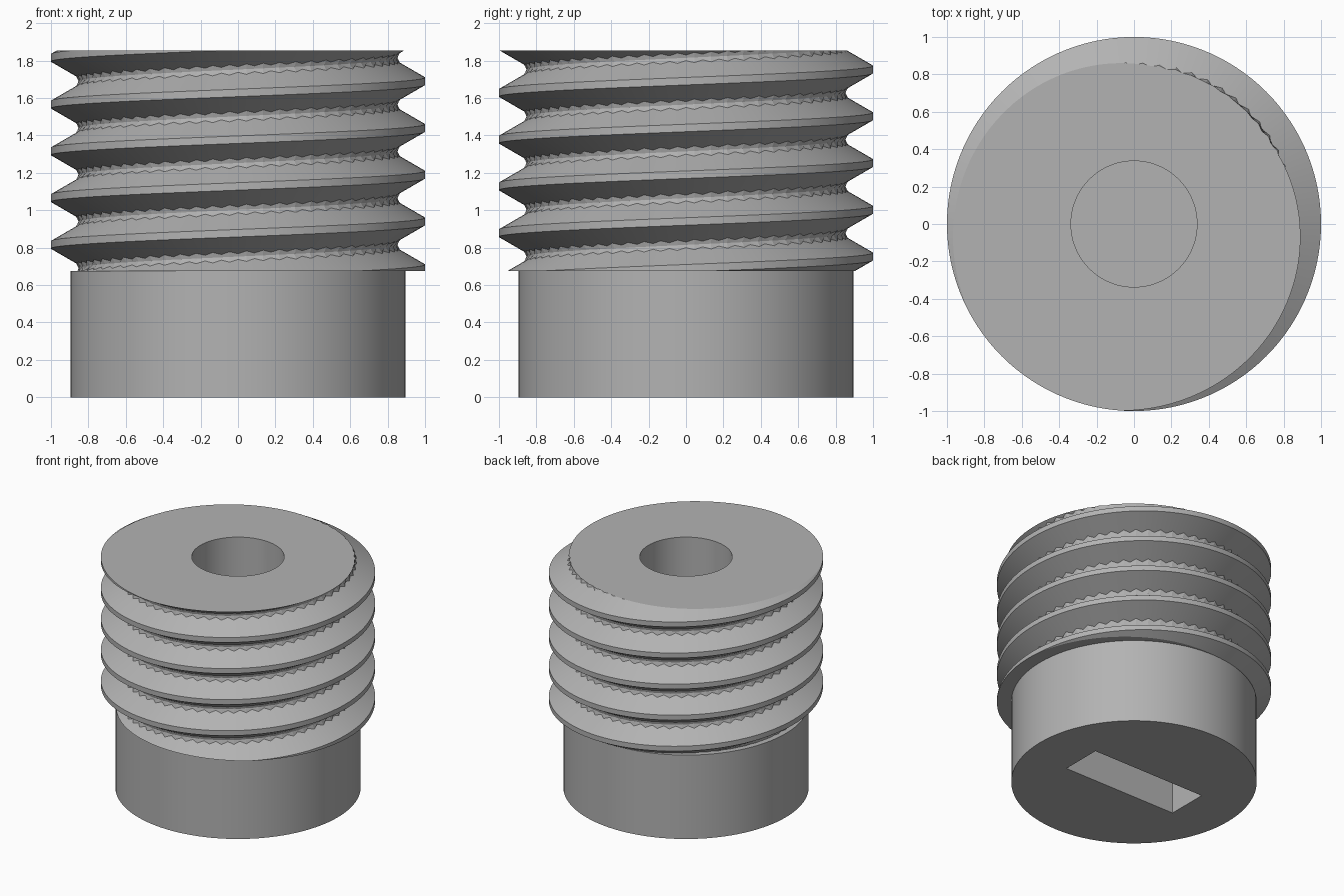
import bpy, bmesh, math
from mathutils import Vector

if "Cube" in bpy.data.objects:
    bpy.data.objects.remove(bpy.data.objects["Cube"])

GREY = (0.45, 0.45, 0.45, 1)
metal = bpy.data.materials.new("plain_grey")
metal.use_nodes = True
metal.diffuse_color = GREY
metal.node_tree.nodes["Principled BSDF"].inputs["Base Color"].default_value = GREY

SHOULDER, TOP = 0.675, 1.855
PITCH, STEPS = 0.25, 120


def cylinder(name, radius, z0, z1, sides=96):
    bpy.ops.mesh.primitive_cylinder_add(vertices=sides, radius=radius, depth=z1 - z0,
                                        location=(0, 0, (z0 + z1) / 2))
    obj = bpy.context.object
    obj.name = name
    return obj


def cut(obj, cutter):
    cutter.hide_render = True
    mod = obj.modifiers.new("cut", 'BOOLEAN')
    mod.operation, mod.solver, mod.object = 'DIFFERENCE', 'EXACT', cutter
    bpy.context.view_layer.objects.active = obj
    bpy.ops.object.modifier_apply(modifier=mod.name)
    bpy.data.objects.remove(cutter)


def finish(obj, angle):
    obj.data.materials.clear()
    obj.data.materials.append(metal)
    bpy.ops.object.select_all(action='DESELECT')
    obj.select_set(True)
    bpy.context.view_layer.objects.active = obj
    bpy.ops.object.shade_smooth_by_angle(angle=math.radians(angle))


def thread_profile(odd):
    """Half pitch below to half pitch above the crest, with a jagged root."""
    u = 0.097 if odd else 0.110
    r = 1 - (u - 0.02) * 1.73
    root = 0.846 if odd else 0.853
    return [(-PITCH / 2, root), (-u, r), (-0.02, 1), (0.02, 1), (u, r), (PITCH / 2, root)]


# Threaded section: a helical ribbon trimmed flat at both ends
bm = bmesh.new()
previous = None
for i in range(7 * STEPS + 1):
    a = math.tau * i / STEPS
    crest = 0.44 + PITCH * i / STEPS
    row = [bm.verts.new((r * math.cos(a), r * math.sin(a), crest + u))
           for u, r in thread_profile(i % 2)]
    if previous:
        for k in range(len(row) - 1):
            bm.faces.new((previous[k], row[k], row[k + 1], previous[k + 1]))
    previous = row
bmesh.ops.remove_doubles(bm, verts=bm.verts, dist=0.0005)
for z, direction in ((SHOULDER, -1), (TOP, 1)):
    bmesh.ops.bisect_plane(bm, geom=bm.verts[:] + bm.edges[:] + bm.faces[:], dist=1e-5,
                           plane_co=(0, 0, z), plane_no=Vector((0, 0, direction)),
                           clear_outer=True)
bmesh.ops.holes_fill(bm, edges=[e for e in bm.edges if e.is_boundary], sides=0)
bmesh.ops.recalc_face_normals(bm, faces=bm.faces)
mesh = bpy.data.meshes.new("threaded_section")
bm.to_mesh(mesh)
bm.free()
thread = bpy.data.objects.new("threaded_section", mesh)
bpy.context.collection.objects.link(thread)

# Round bore through the thread; the barrel closes its floor
cut(thread, cylinder("bore_cutter", 0.337, SHOULDER - 0.2, TOP + 0.2))
finish(thread, 12)

# Plain barrel with a driver slot in its underside
barrel = cylinder("barrel", 0.895, 0, SHOULDER)
bpy.ops.mesh.primitive_cube_add(size=1, location=(0, 0, 0.07))
slot = bpy.context.object
slot.scale = (1.01, 0.33, 0.54)
bpy.context.view_layer.update()
cut(barrel, slot)
finish(barrel, 30)
